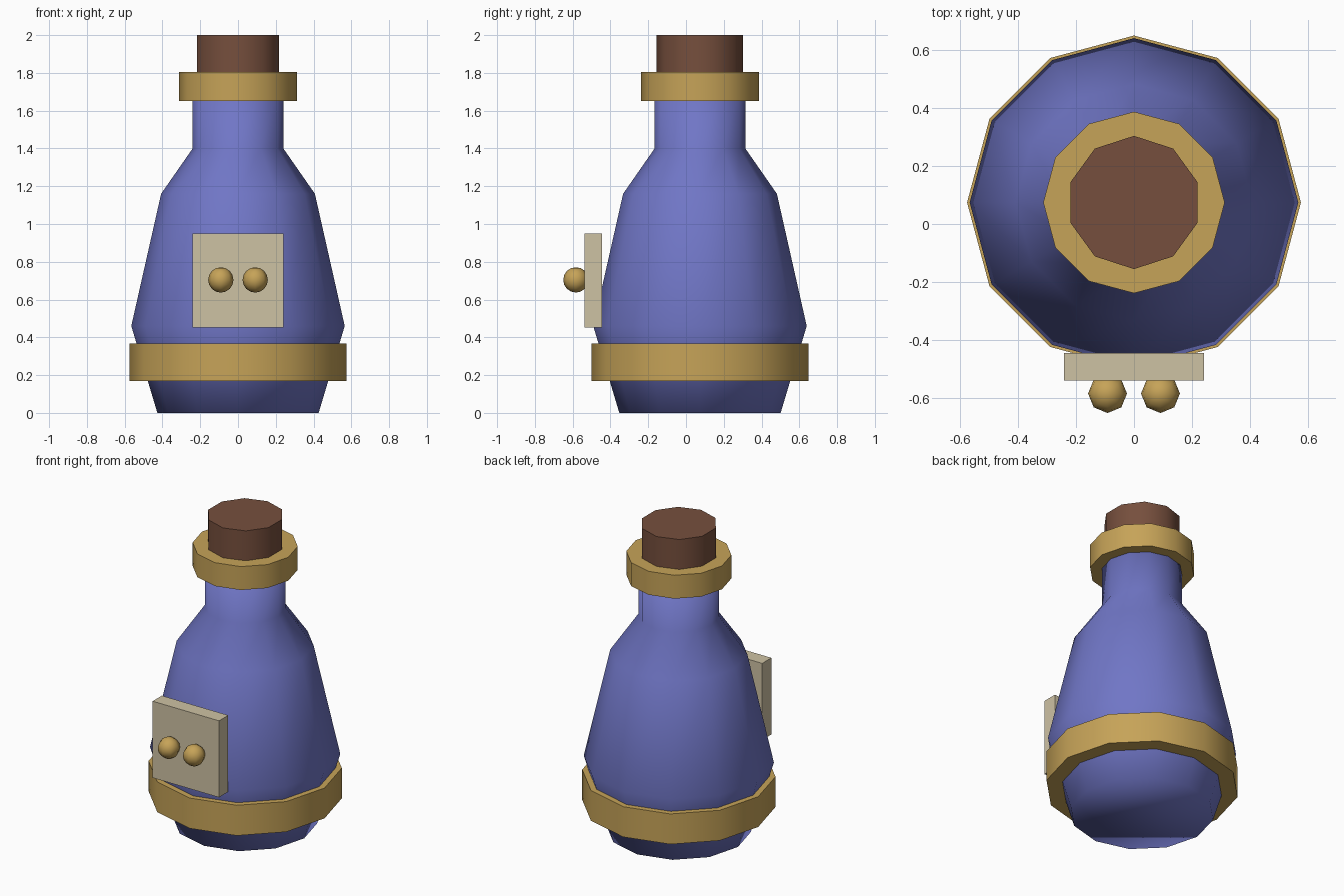
import bpy
import math

if "Cube" in bpy.data.objects:
    bpy.data.objects.remove(bpy.data.objects["Cube"])

CY = 0.074  # the bottle axis sits slightly behind the centre


def srgb(r, g, b):
    def lin(c):
        c /= 255
        return c / 12.92 if c <= 0.04045 else ((c + 0.055) / 1.055) ** 2.4
    return (lin(r), lin(g), lin(b), 1)


def material(name, rgb):
    m = bpy.data.materials.new(name)
    m.diffuse_color = srgb(*rgb)
    m.use_nodes = True
    m.node_tree.nodes["Principled BSDF"].inputs["Base Color"].default_value = m.diffuse_color
    return m


BLUE = material("blue_glass", (112, 118, 198))
GOLD = material("gold", (198, 163, 88))
CORK = material("cork_brown", (118, 79, 61))
PAPER = material("parchment", (206, 194, 164))


def finish(obj, name, mat, angle=None):
    obj.name = name
    obj.data.materials.append(mat)
    bpy.context.view_layer.objects.active = obj
    obj.select_set(True)
    if angle:
        bpy.ops.object.shade_smooth_by_angle(angle=math.radians(angle))
    obj.select_set(False)
    return obj


def lathe(name, profile, sides, mat, angle):
    """Turn a (radius, height) profile into a capped solid, one vertex facing +y."""
    verts, faces = [], []
    for r, z in profile:
        for i in range(sides):
            a = math.pi / 2 + 2 * math.pi * i / sides
            verts.append((r * math.cos(a), CY + r * math.sin(a), z))
    for k in range(len(profile) - 1):
        for i in range(sides):
            j = (i + 1) % sides
            faces.append((k * sides + i, k * sides + j,
                          (k + 1) * sides + j, (k + 1) * sides + i))
    faces.append(tuple(reversed(range(sides))))
    faces.append(tuple(range(len(verts) - sides, len(verts))))
    mesh = bpy.data.meshes.new(name)
    mesh.from_pydata(verts, [], faces)
    obj = bpy.data.objects.new(name, mesh)
    bpy.context.collection.objects.link(obj)
    return finish(obj, name, mat, angle)


# Bottle body with shoulder and neck
lathe("bottle", [(0.427, 0), (0.565, 0.46), (0.407, 1.16), (0.24, 1.4), (0.24, 1.7)],
      12, BLUE, 180)

# Gold bands and cork stopper
lathe("lower_band", [(0.574, 0.17), (0.574, 0.368)], 12, GOLD, 40)
lathe("neck_collar", [(0.312, 1.652), (0.312, 1.805)], 12, GOLD, 40)
lathe("cork", [(0.229, 1.7), (0.229, 2.0)], 10, CORK, 40)

# Label plate on the front
bpy.ops.mesh.primitive_cube_add(size=1, location=(0, -0.491, 0.701))
plate = bpy.context.object
plate.scale = (0.48, 0.095, 0.5)
finish(plate, "label_plate", PAPER)

# Pair of round studs
for side, x in (("left", -0.091), ("right", 0.091)):
    bpy.ops.mesh.primitive_uv_sphere_add(segments=8, ring_count=8, radius=0.067,
                                         location=(x, -0.583, 0.704))
    finish(bpy.context.object, side + "_stud", GOLD, 60)
